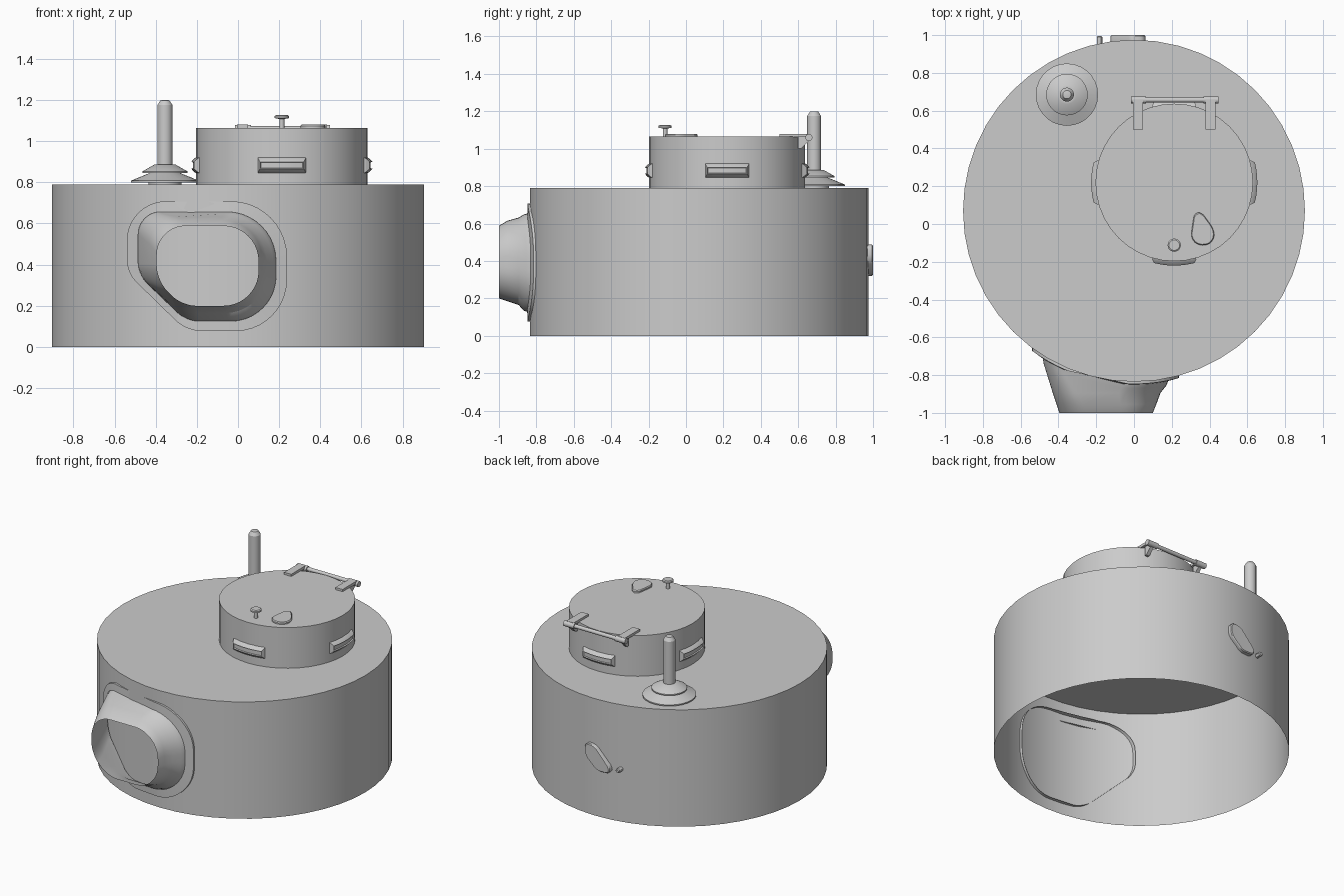
import bpy, bmesh, math
from mathutils import Vector

if "Cube" in bpy.data.objects:
    bpy.data.objects.remove(bpy.data.objects["Cube"])


def make(name, verts, faces, smooth=True):
    me = bpy.data.meshes.new(name)
    me.from_pydata([tuple(v) for v in verts], [], faces)
    bm = bmesh.new()
    bm.from_mesh(me)
    bmesh.ops.recalc_face_normals(bm, faces=bm.faces)
    bm.to_mesh(me)
    bm.free()
    ob = bpy.data.objects.new(name, me)
    bpy.context.collection.objects.link(ob)
    if smooth:
        bpy.ops.object.select_all(action='DESELECT')
        ob.select_set(True)
        bpy.context.view_layer.objects.active = ob
        bpy.ops.object.shade_smooth_by_angle(angle=math.radians(30))
    return ob


def loft(name, rings, cap_start=False, cap_end=False, smooth=True):
    n = len(rings[0])
    verts = [v for r in rings for v in r]
    faces = [(k * n + i, k * n + (i + 1) % n, (k + 1) * n + (i + 1) % n, (k + 1) * n + i)
             for k in range(len(rings) - 1) for i in range(n)]
    if cap_start:
        faces.append(tuple(range(n)))
    if cap_end:
        faces.append(tuple(range(len(verts) - n, len(verts))))
    return make(name, verts, faces, smooth)


def lathe(name, cx, cy, profile, n, cap_start=False):
    rings = [[(cx + r * math.cos(2 * math.pi * i / n), cy + r * math.sin(2 * math.pi * i / n), z)
              for i in range(n)] for r, z in profile]
    return loft(name, rings, cap_start, True)


def rounded(corners, seg=8):
    # corners: (x, y, rounding distance) -> closed smooth outline
    out, m = [], len(corners)
    for i, (x, y, d) in enumerate(corners):
        p = Vector((x, y))
        a = p + (Vector(corners[i - 1][:2]) - p).normalized() * d
        b = p + (Vector(corners[(i + 1) % m][:2]) - p).normalized() * d
        ca, cb = a.lerp(p, 0.55), b.lerp(p, 0.55)
        for s in range(seg + 1):
            t = s / seg
            out.append(a * (1 - t)**3 + ca * 3 * t * (1 - t)**2 + cb * 3 * t * t * (1 - t) + b * t**3)
    return out


def box(name, x0, x1, y0, y1, z0, z1):
    r = lambda z: [(x0, y0, z), (x1, y0, z), (x1, y1, z), (x0, y1, z)]
    return loft(name, [r(z0), r(z1)], True, True, False)


def rod_x(name, x0, x1, y, z, r, n=16):
    ring = lambda x: [(x, y + r * math.cos(2 * math.pi * i / n), z + r * math.sin(2 * math.pi * i / n))
                      for i in range(n)]
    return loft(name, [ring(x0), ring(x1)], True, True)


# Main drum, open underneath, and the raised hatch drum
CY, R = 0.07, 0.905
lathe("main_drum", 0, CY, [(R, 0), (R, 0.79)], 48)
HX, HY, HR = 0.213, 0.22, 0.417
lathe("hatch_drum", HX, HY, [(HR, 0.79), (HR, 1.065)], 40)

# Viewing blocks around the hatch drum
for k, side in enumerate(("right", "back", "left", "front")):
    rings = []
    for half, z0, z1, r in ((16.5, .842, .924, .405), (16, .848, .918, .423),
                            (14, .866, .9, .44), (13.6, .869, .897, .432)):
        angs = [math.radians(90 * k + half * t / 3) for t in range(-3, 4)]
        low = [(HX + r * math.cos(a), HY + r * math.sin(a), z0) for a in angs]
        high = [(x, y, z1) for x, y, _ in reversed(low)]
        rings.append(low + high)
    n, b = 14, 42
    verts = [v for r in rings for v in r]
    faces = [(j * n + i, j * n + (i + 1) % n, (j + 1) * n + (i + 1) % n, (j + 1) * n + i)
             for j in range(3) for i in range(n)]
    faces += [(b + i, b + i + 1, b + 12 - i, b + 13 - i) for i in range(6)]
    make("viewing_block_" + side, verts, faces)

# Aerial with two stepped cones at its foot
lathe("aerial", -0.355, 0.685, [(.08, .79), (.08, .8), (.165, .8), (.165, .808), (.075, .845), (.11, .845),
                                (.11, .853), (.05, .887), (.037, .887), (.037, 1.175), (.022, 1.198), (.012, 1.2)], 28)

# Hatch hinge: arms, gussets, bar and end knobs
for side, x0, x1 in (("left", -0.005, 0.048), ("right", 0.378, 0.432)):
    box("hinge_arm_" + side, x0, x1, 0.5, 0.66, 1.062, 1.08)
    tri = lambda x: [(x, .6, 1.065), (x, .6, 1.0), (x, .615, 1.0), (x, .665, 1.05), (x, .66, 1.065)]
    mid = (x0 + x1) / 2
    loft("hinge_gusset_" + side, [tri(mid - .012), tri(mid + .012)], True, True, False)
    rod_x("hinge_knob_" + side, x0 - .01, x1 + .015, 0.657, 1.06, 0.019)
rod_x("hinge_bar", 0.0, 0.43, 0.657, 1.06, 0.013)

# Knob on the hatch
lathe("hatch_knob", 0.213, -0.112, [(.012, 1.06), (.012, 1.108), (.035, 1.112), (.035, 1.122), (.028, 1.127)], 20)

# Swivel covers (pear-shaped plates) on the hatch and on the back wall
pear = rounded([(.32, .065, .03), (.36, .06, .02), (.425, -.03, .03), (.425, -.12, .065), (.295, -.105, .06)], 5)
cx, cy = .365, -.04
ring = lambda s, z: [(cx + (p.x - cx) * s, cy + (p.y - cy) * s, z) for p in pear]
loft("hatch_cover_plate", [ring(1, 1.06), ring(1, 1.074), ring(.93, 1.08)], False, True)
pear2 = rounded([(.06, .487, .03), (-.01, .487, .03), (-.125, .36, .02), (-.125, .32, .025),
                 (-.03, .32, .025), (.06, .405, .03)], 5)
cx2, cz2 = -.03, .405
ring2 = lambda s, y: [(cx2 + (p.x - cx2) * s, y, cz2 + (p.y - cz2) * s) for p in pear2]
loft("back_cover_plate", [ring2(1, .955), ring2(1, .994), ring2(.94, 1.0)], False, True)
pin = lambda r, y: [(-.182 + r * math.cos(math.pi * i / 6), y, .355 + r * math.sin(math.pi * i / 6)) for i in range(12)]
loft("back_pin", [pin(.015, .94), pin(.015, .99), pin(.01, .995)], False, True)


# Front mount: curved flange hugging the drum and a hollow tapering snout
def outline(x0, x1, z0, z1, xb, zl, ds):
    pts = [(x0, z1), (x0, zl), (xb, z0), (x1, z0), (x1, z1)]
    return rounded([(x, z, d) for (x, z), d in zip(pts, ds)], 10)


def on_drum(pts, r):
    return [(p.x, CY - math.sqrt(r * r - p.x * p.x), p.y) for p in pts]


def at_y(pts, y):
    return [(p.x, y, p.y) for p in pts]


flange = outline(-.54, .238, .077, .708, -.25, .36, (.19, .06, .07, .25, .27))
base = outline(-.485, .185, .125, .657, -.25, .35, (.11, .06, .06, .22, .24))
collar = outline(-.478, .172, .135, .648, -.25, .345, (.11, .06, .06, .22, .24))
neck = outline(-.43, .14, .165, .632, -.265, .335, (.13, .07, .07, .2, .22))
throat = outline(-.41, .118, .185, .615, -.27, .33, (.14, .07, .07, .18, .19))
tip = outline(-.395, .1, .2, .588, -.275, .325, (.14, .07, .07, .17, .17))
loft("mount_flange", [on_drum(flange, R - .02), on_drum(flange, R + .012), on_drum(base, R + .014)])
loft("mount_snout", [on_drum(base, R + .005), on_drum(collar, R + .035), at_y(neck, -.895),
                     at_y(throat, -.955), at_y(tip, -1.0)])
